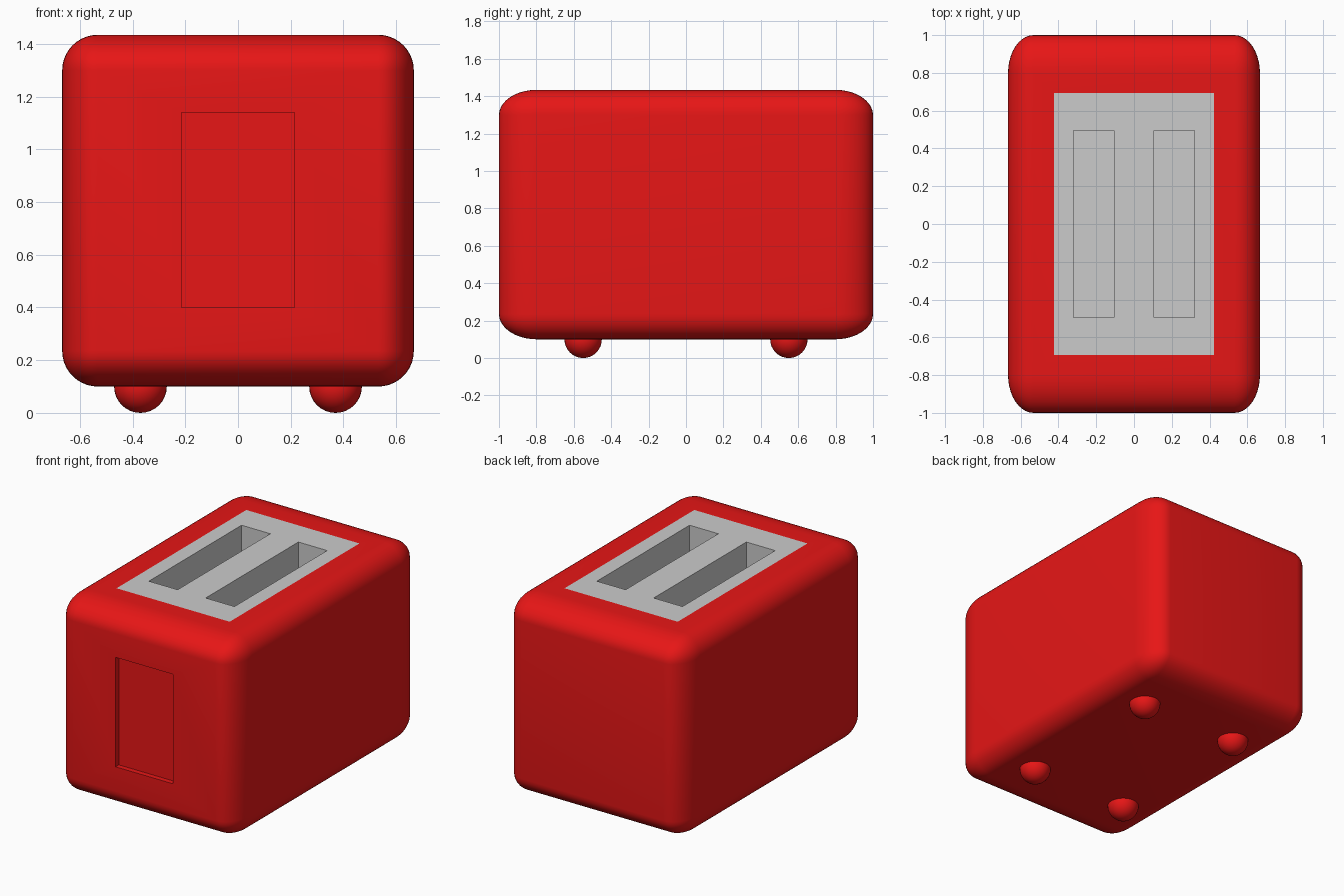
import bpy, bmesh
from mathutils import Matrix, Vector

if "Cube" in bpy.data.objects:
    bpy.data.objects.remove(bpy.data.objects["Cube"])

red = bpy.data.materials.new("red_enamel")
red.diffuse_color = (0.8, 0.008, 0.008, 1)
red.use_nodes = True
red.node_tree.nodes["Principled BSDF"].inputs["Base Color"].default_value = red.diffuse_color

HALF, BOTTOM, RADIUS = 0.667, 0.10, 0.135
TOP = BOTTOM + 2 * HALF


def make_object(name, bm, mat=None):
    bmesh.ops.recalc_face_normals(bm, faces=bm.faces[:]) if name == "body" else None
    mesh = bpy.data.meshes.new(name)
    bm.to_mesh(mesh)
    bm.free()
    obj = bpy.data.objects.new(name, mesh)
    bpy.context.collection.objects.link(obj)
    if mat:
        mesh.materials.append(mat)
    bpy.ops.object.select_all(action='DESELECT')
    obj.select_set(True)
    bpy.context.view_layer.objects.active = obj
    bpy.ops.object.shade_smooth_by_angle(angle=0.6)
    return obj


def flat_face(bm, direction):
    d = Vector(direction)
    return max(bm.faces, key=lambda f: f.calc_area() * (f.normal.dot(d) > 0.999))


def inset_rect(bm, face, lo, hi):
    """Inset a rectangular face, then snap the inner corners to lo/hi."""
    bmesh.ops.inset_individual(bm, faces=[face], thickness=0.05)
    mid = face.calc_center_median()
    for v in face.verts:
        v.co = [h if c > m else l for c, m, l, h in zip(v.co, mid, lo, hi)]


def sink(bm, face, offset):
    new = bmesh.ops.extrude_discrete_faces(bm, faces=[face])["faces"][0]
    bmesh.ops.translate(bm, verts=new.verts[:], vec=offset)


# Body: rounded cube stretched along y, front recess, opening for the top plate
bm = bmesh.new()
bmesh.ops.create_cube(bm, size=2 * HALF)
bmesh.ops.bevel(bm, geom=bm.edges[:], offset=RADIUS, segments=10,
                profile=0.5, affect='EDGES')
bmesh.ops.scale(bm, vec=(1, 1 / HALF, 1), verts=bm.verts[:])
bmesh.ops.translate(bm, vec=(0, 0, BOTTOM + HALF), verts=bm.verts[:])
bm.normal_update()
front = flat_face(bm, (0, -1, 0))
top = flat_face(bm, (0, 0, 1))
inset_rect(bm, front, (-0.215, -1, 0.40), (0.215, -1, 1.14))
sink(bm, front, (0, 0.035, 0))
PX, PY = 0.423, 0.693
inset_rect(bm, top, (-PX, -PY, TOP), (PX, PY, TOP))
bmesh.ops.delete(bm, geom=[top], context='FACES_ONLY')
make_object("body", bm, red)

# Top plate: grid of faces with two bread slots sunk into it
bm = bmesh.new()
xs = [-PX, -0.32, -0.105, 0.105, 0.32, PX]
ys = [-PY, -0.495, 0.495, PY]
grid = [[bm.verts.new((x, y, TOP)) for y in ys] for x in xs]
slots = []
for i in range(len(xs) - 1):
    for j in range(len(ys) - 1):
        f = bm.faces.new((grid[i][j], grid[i + 1][j], grid[i + 1][j + 1], grid[i][j + 1]))
        if i in (1, 3) and j == 1:
            slots.append(f)
for f in slots:
    sink(bm, f, (0, 0, -0.7))
make_object("top_plate", bm)

# Feet: four half-sunken balls
for x, sx in ((-0.37, "left"), (0.37, "right")):
    for y, sy in ((-0.55, "front"), (0.55, "back")):
        bm = bmesh.new()
        bmesh.ops.create_uvsphere(bm, u_segments=32, v_segments=16, radius=0.1,
                                  matrix=Matrix.Translation((x, y, 0.1)))
        make_object(f"{sy}_{sx}_foot", bm, red)
